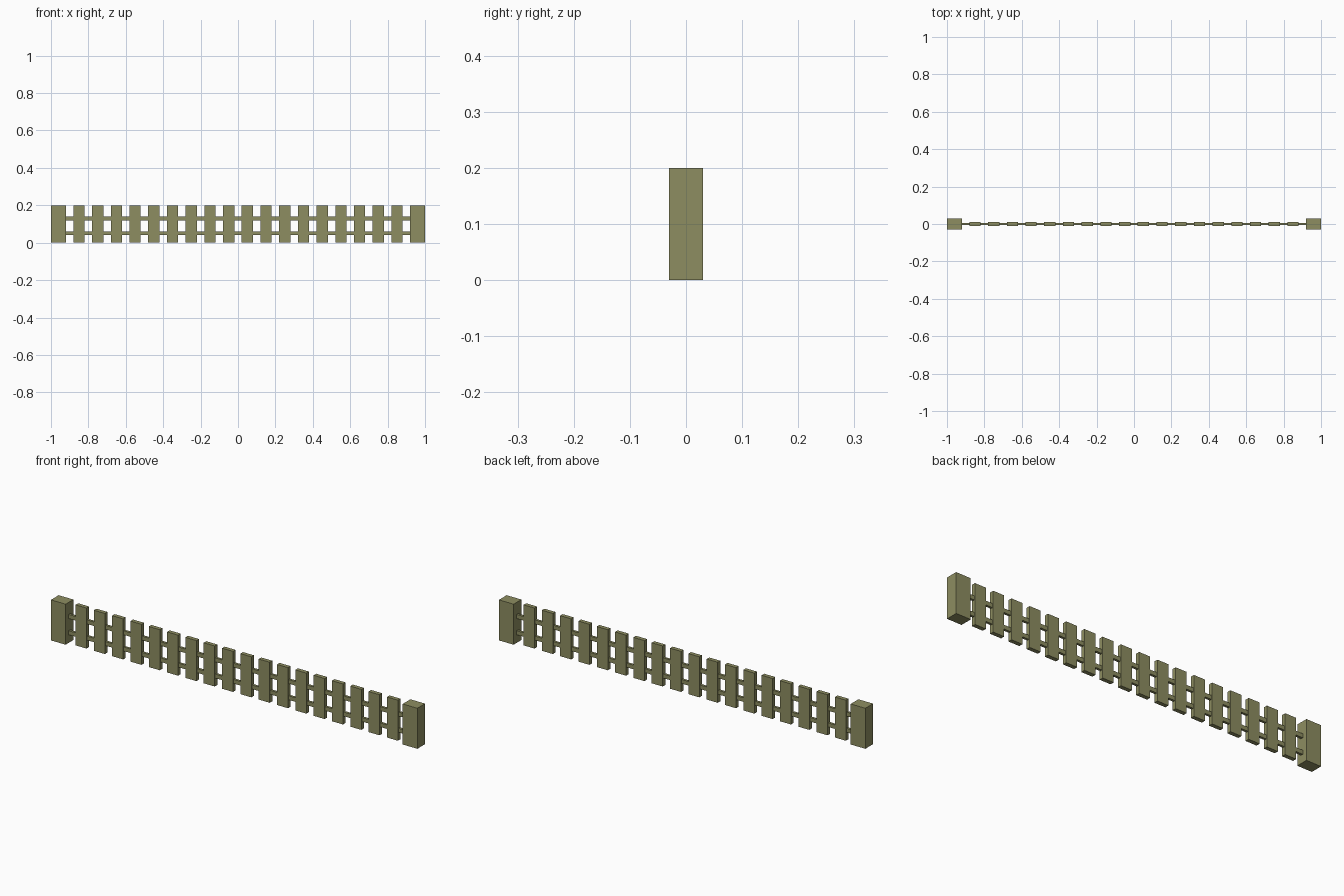
import bpy

cube = bpy.data.objects.get("Cube")
if cube:
    bpy.data.objects.remove(cube, do_unlink=True)

# Single olive wood colour
wood = bpy.data.materials.new("olive_wood")
wood.use_nodes = True
OLIVE = (0.27, 0.27, 0.12, 1.0)
wood.diffuse_color = OLIVE
wood.node_tree.nodes["Principled BSDF"].inputs["Base Color"].default_value = OLIVE


def box(name, size, centre):
    bpy.ops.mesh.primitive_cube_add(size=1, location=centre)
    ob = bpy.context.object
    ob.name = name
    ob.scale = size
    bpy.ops.object.transform_apply(location=False, rotation=False, scale=True)
    ob.data.materials.append(wood)
    return ob


HEIGHT = 0.2

# End posts
for side, x in (("left", 0.96), ("right", -0.96)):
    box(f"{side}_post", (0.08, 0.06, HEIGHT), (x, 0, HEIGHT / 2))

# Evenly spaced pickets
for i in range(18):
    box(f"picket_{i + 1}", (0.06, 0.02, HEIGHT), (-0.85 + 0.1 * i, 0, HEIGHT / 2))

# Thin rails running through the pickets between the posts
for level, z in (("lower", 0.05), ("upper", 0.13)):
    box(f"{level}_rail", (1.84, 0.012, 0.02), (0, 0, z))
